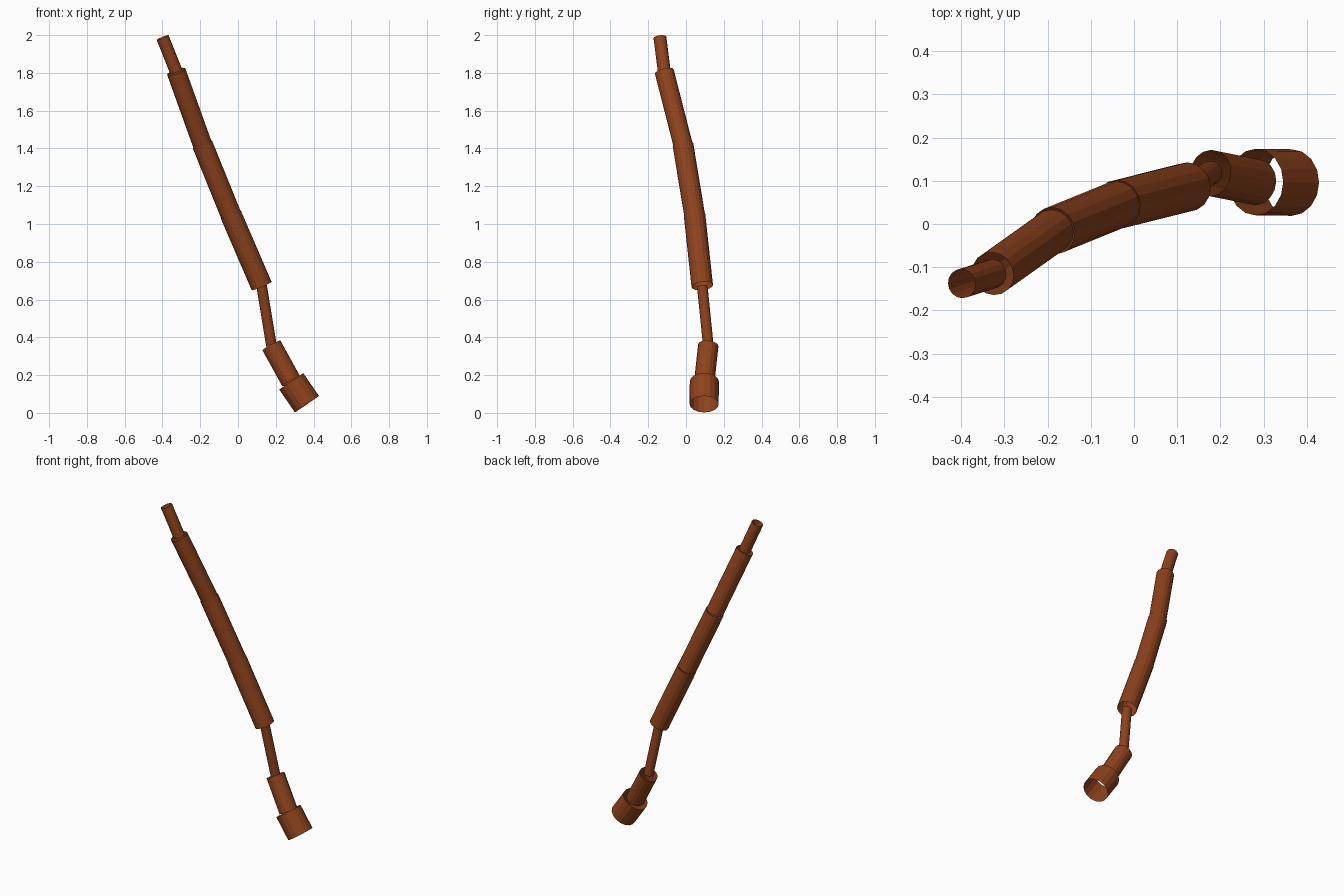
import bpy
import bmesh
import math
from mathutils import Vector

if "Cube" in bpy.data.objects:
    bpy.data.objects.remove(bpy.data.objects["Cube"])

mat = bpy.data.materials.new("rust_brown")
mat.diffuse_color = (0.27, 0.055, 0.012, 1)
mat.use_nodes = True
mat.node_tree.nodes["Principled BSDF"].inputs["Base Color"].default_value = mat.diffuse_color

SIDES = 16

# Joints of the bent pole, from the foot to the tip
joints = [Vector(p) for p in (
    (0.365, 0.096, 0.046), (0.282, 0.097, 0.167), (0.177, 0.118, 0.357),
    (0.125, 0.086, 0.672), (-0.038, 0.045, 1.050), (-0.188, -0.016, 1.420),
    (-0.327, -0.115, 1.807), (-0.399, -0.138, 1.987))]

# Name and radius of the open tube between each pair of joints
tubes = [("foot_socket", 0.077), ("ankle_tube", 0.054), ("thin_neck", 0.028),
         ("lower_shaft", 0.057), ("middle_shaft", 0.055),
         ("upper_shaft", 0.051), ("tip_tube", 0.034)]


def open_tube(name, start, end, radius):
    axis = end - start
    bm = bmesh.new()
    bmesh.ops.create_cone(bm, cap_ends=False, segments=SIDES,
                          radius1=radius, radius2=radius, depth=axis.length)
    mesh = bpy.data.meshes.new(name)
    bm.to_mesh(mesh)
    bm.free()
    mesh.materials.append(mat)
    obj = bpy.data.objects.new(name, mesh)
    obj.location = (start + end) / 2
    obj.rotation_mode = 'QUATERNION'
    obj.rotation_quaternion = Vector((0, 0, 1)).rotation_difference(axis)
    bpy.context.collection.objects.link(obj)


for (name, radius), start, end in zip(tubes, joints, joints[1:]):
    open_tube(name, start, end, radius)
